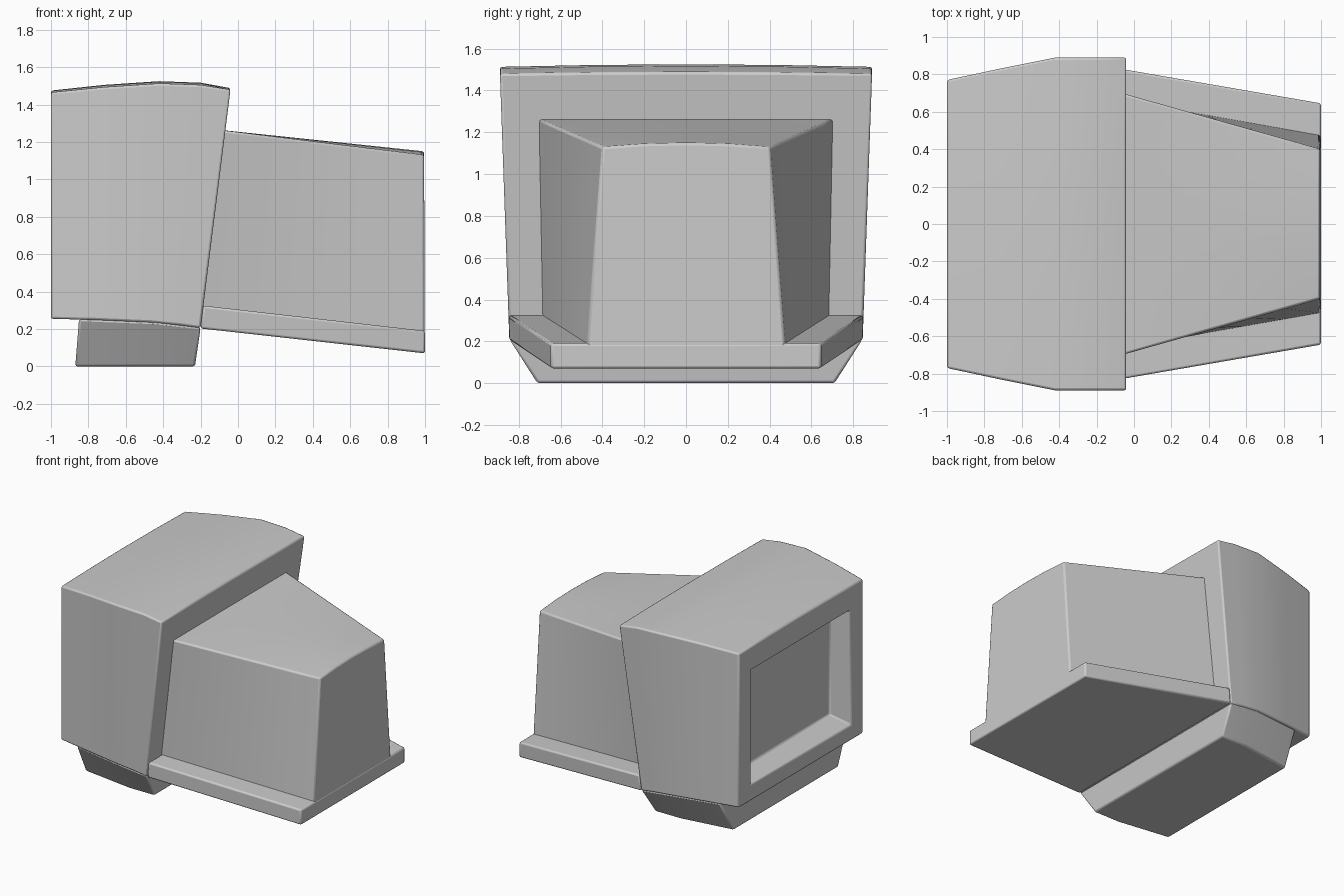
import bpy, bmesh, math

if "Cube" in bpy.data.objects:
    bpy.data.objects.remove(bpy.data.objects["Cube"])


def ring(xb, xt, hb, ht, zb, zt, crown=0.0):
    """Cross-section: straight bottom edge, gently crowned top edge."""
    pts = [(xb, -hb, zb), (xb, hb, zb)]
    for f in (1, 0.5, 0, -0.5, -1):
        pts.append((xt, ht * f, zt + crown * (1 - f * f)))
    return pts


def blend(a, b, steps):
    """Evenly spaced sections between two section parameter sets."""
    return [ring(*[p + (q - p) * i / steps for p, q in zip(a, b)])
            for i in range(steps + 1)]


def loft(name, rings, bevel=0.012):
    bm = bmesh.new()
    loops = [[bm.verts.new(p) for p in r] for r in rings]
    n = len(loops[0])
    for a, b in zip(loops, loops[1:]):
        for i in range(n):
            j = (i + 1) % n
            bm.faces.new((a[i], a[j], b[j], b[i]))
    bm.faces.new(loops[0][::-1])
    bm.faces.new(loops[-1])
    bmesh.ops.recalc_face_normals(bm, faces=bm.faces)
    mesh = bpy.data.meshes.new(name)
    bm.to_mesh(mesh)
    bm.free()
    obj = bpy.data.objects.new(name, mesh)
    bpy.context.collection.objects.link(obj)
    mod = obj.modifiers.new("soft_edges", 'BEVEL')
    mod.width = bevel
    mod.segments = 2
    mod.limit_method = 'ANGLE'
    mod.angle_limit = math.radians(30)
    bpy.ops.object.select_all(action='DESELECT')
    obj.select_set(True)
    bpy.context.view_layer.objects.active = obj
    bpy.ops.object.shade_smooth_by_angle(angle=math.radians(35))
    return obj


# Front housing: recessed screen, bezel, then the shell back to its slanted rear
loft("screen_housing", [
    ring(-0.84, -0.84, 0.58, 0.58, 0.43, 1.23),
    ring(-1.0, -1.0, 0.62, 0.62, 0.375, 1.28),
    ring(-1.0, -1.0, 0.77, 0.77, 0.255, 1.465, 0.01),
    ring(-0.75, -0.72, 0.81, 0.83, 0.248, 1.493, 0.012),
    ring(-0.46, -0.42, 0.845, 0.89, 0.235, 1.513, 0.012),
    ring(-0.31, -0.20, 0.845, 0.89, 0.22, 1.505, 0.012),
    ring(-0.20, -0.04, 0.845, 0.89, 0.205, 1.48, 0.008),
])

# Tapered tube cover behind the housing
loft("rear_cover", blend((-0.22, -0.09, 0.69, 0.708, 0.30, 1.264, 0.0),
                         (0.998, 0.995, 0.475, 0.40, 0.17, 1.13, 0.02), 6))

# Sloping ledge under the tube cover
loft("rear_tray", blend((-0.20, -0.186, 0.845, 0.85, 0.203, 0.325, 0.0),
                        (1.0, 1.0, 0.645, 0.645, 0.07, 0.19, 0.0), 1))

# Foot under the housing
loft("stand", [
    ring(-0.87, -0.85, 0.65, 0.79, 0.0, 0.252),
    ring(-0.45, -0.45, 0.71, 0.845, 0.0, 0.236),
    ring(-0.23, -0.20, 0.71, 0.843, 0.0, 0.207),
])
